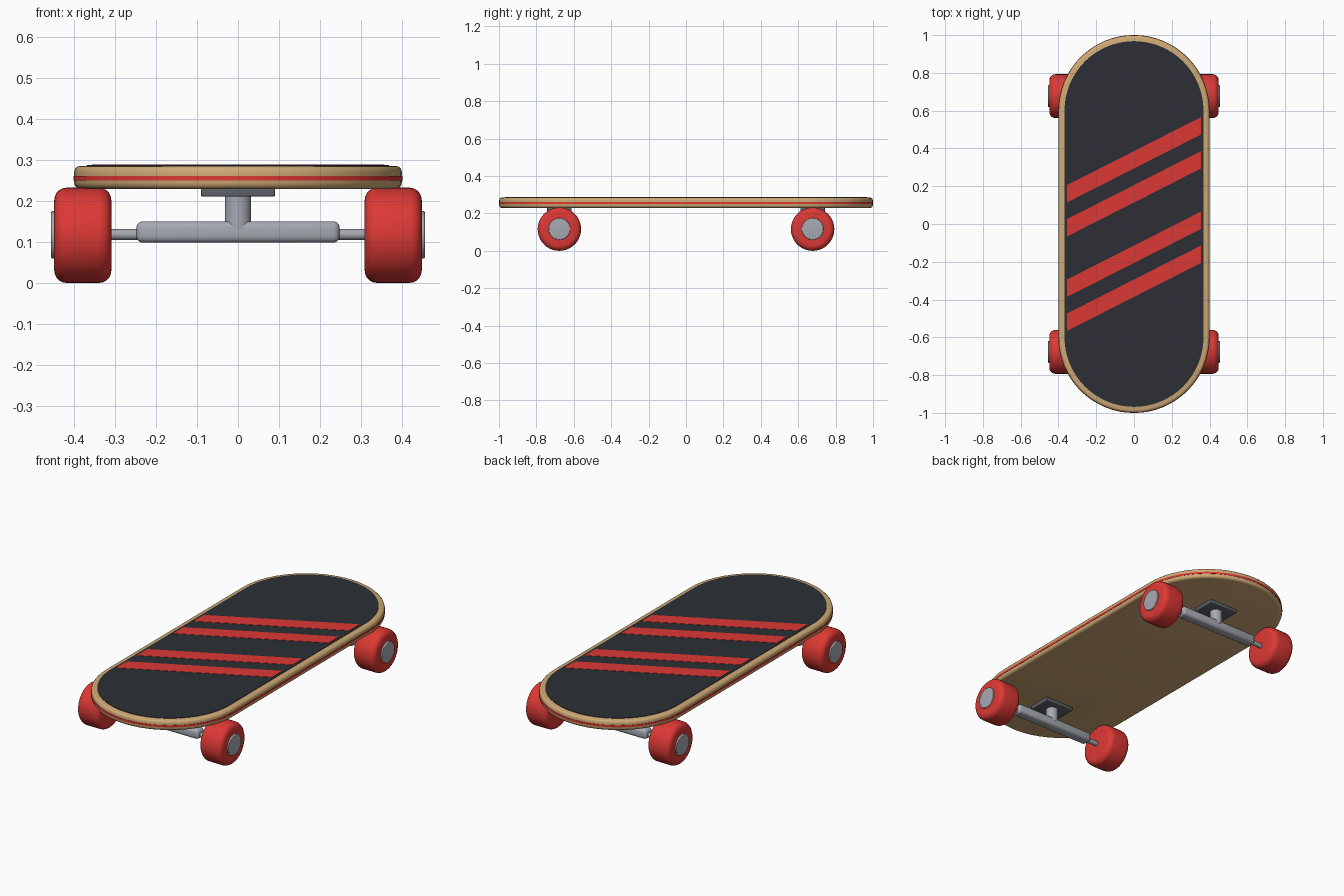
import bpy, bmesh, math
from mathutils import Matrix

if "Cube" in bpy.data.objects:
    bpy.data.objects.remove(bpy.data.objects["Cube"])


def material(name, rgb):
    m = bpy.data.materials.new(name)
    m.diffuse_color = (*rgb, 1)
    m.use_nodes = True
    m.node_tree.nodes["Principled BSDF"].inputs["Base Color"].default_value = m.diffuse_color
    return m


WOOD = material("wood", (0.62, 0.40, 0.18))
RED = material("red", (0.72, 0.04, 0.035))
GRIP = material("grip", (0.025, 0.028, 0.037))
METAL = material("metal", (0.38, 0.40, 0.44))
DARK = material("dark_metal", (0.11, 0.12, 0.14))


def finish(name, bm, mat, bevel=0, segments=3):
    bmesh.ops.recalc_face_normals(bm, faces=bm.faces)
    mesh = bpy.data.meshes.new(name)
    bm.to_mesh(mesh)
    bm.free()
    ob = bpy.data.objects.new(name, mesh)
    bpy.context.collection.objects.link(ob)
    mesh.materials.append(mat)
    bpy.ops.object.select_all(action='DESELECT')
    ob.select_set(True)
    bpy.context.view_layer.objects.active = ob
    if bevel:
        b = ob.modifiers.new("bevel", 'BEVEL')
        b.width, b.segments, b.limit_method = bevel, segments, 'ANGLE'
        b.angle_limit = math.radians(40)
        bpy.ops.object.modifier_apply(modifier=b.name)
    bpy.ops.object.shade_smooth_by_angle(angle=math.radians(35))
    return ob


def slab(name, points, z0, z1, mat, bevel=0):
    """Extrude a flat outline from z0 to z1."""
    bm = bmesh.new()
    face = bm.faces.new([bm.verts.new((x, y, z0)) for x, y in points])
    out = bmesh.ops.extrude_face_region(bm, geom=[face])
    verts = [g for g in out["geom"] if isinstance(g, bmesh.types.BMVert)]
    bmesh.ops.translate(bm, verts=verts, vec=(0, 0, z1 - z0))
    return finish(name, bm, mat, bevel)


def stadium(r, n=32):
    """Outline with straight sides and round ends centred on y = +-0.6."""
    return [(r * math.cos(math.pi * (i / n + e)),
             (0.6 if e == 0 else -0.6) + r * math.sin(math.pi * (i / n + e)))
            for e in (0, 1) for i in range(n + 1)]


def box(name, size, loc, mat, bevel):
    bm = bmesh.new()
    bmesh.ops.create_cube(bm, size=1, matrix=Matrix.Translation(loc) @ Matrix.Diagonal((*size, 1)))
    return finish(name, bm, mat, bevel)


def cylinder(name, r, length, loc, mat, bevel=0, axis='X', sides=40):
    bm = bmesh.new()
    rot = Matrix.Rotation(math.pi / 2, 4, 'Y') if axis == 'X' else Matrix()
    bmesh.ops.create_cone(bm, cap_ends=True, segments=sides, radius1=r, radius2=r,
                          depth=length, matrix=Matrix.Translation(loc) @ rot)
    return finish(name, bm, mat, bevel, 5)


# Deck with a red ply line and grip sheet
slab("deck", stadium(0.399), 0.229, 0.285, WOOD, 0.015)
slab("red_ply_line", stadium(0.4005), 0.250, 0.261, RED)
slab("grip_sheet", stadium(0.368), 0.28, 0.2875, GRIP)

# Slanted stripes on the grip
for i, y in enumerate((0.34, 0.16, -0.16, -0.34)):
    w, rise, h = 0.355, 0.18, 0.046
    slab(f"stripe_{i + 1}", [(-w, y - rise - h), (w, y + rise - h),
                             (w, y + rise + h), (-w, y - rise + h)], 0.285, 0.289, RED)

# Trucks and wheels
for end, y in (("front", -0.677), ("back", 0.677)):
    box(f"{end}_base_plate", (0.18, 0.13, 0.022), (0, y, 0.221), DARK, 0.004)
    cylinder(f"{end}_kingpin", 0.032, 0.09, (0, y, 0.175), METAL, axis='Z')
    box(f"{end}_hanger", (0.495, 0.06, 0.052), (0, y, 0.124), METAL, 0.015)
    cylinder(f"{end}_axle", 0.0135, 0.86, (0, y, 0.118), METAL, sides=20)
    for side, s in (("left", -1), ("right", 1)):
        cylinder(f"{end}_{side}_wheel", 0.116, 0.139, (s * 0.378, y, 0.116), RED, 0.03)
        cylinder(f"{end}_{side}_hub_cap", 0.058, 0.04, (s * 0.435, y, 0.117), METAL, 0.004)
